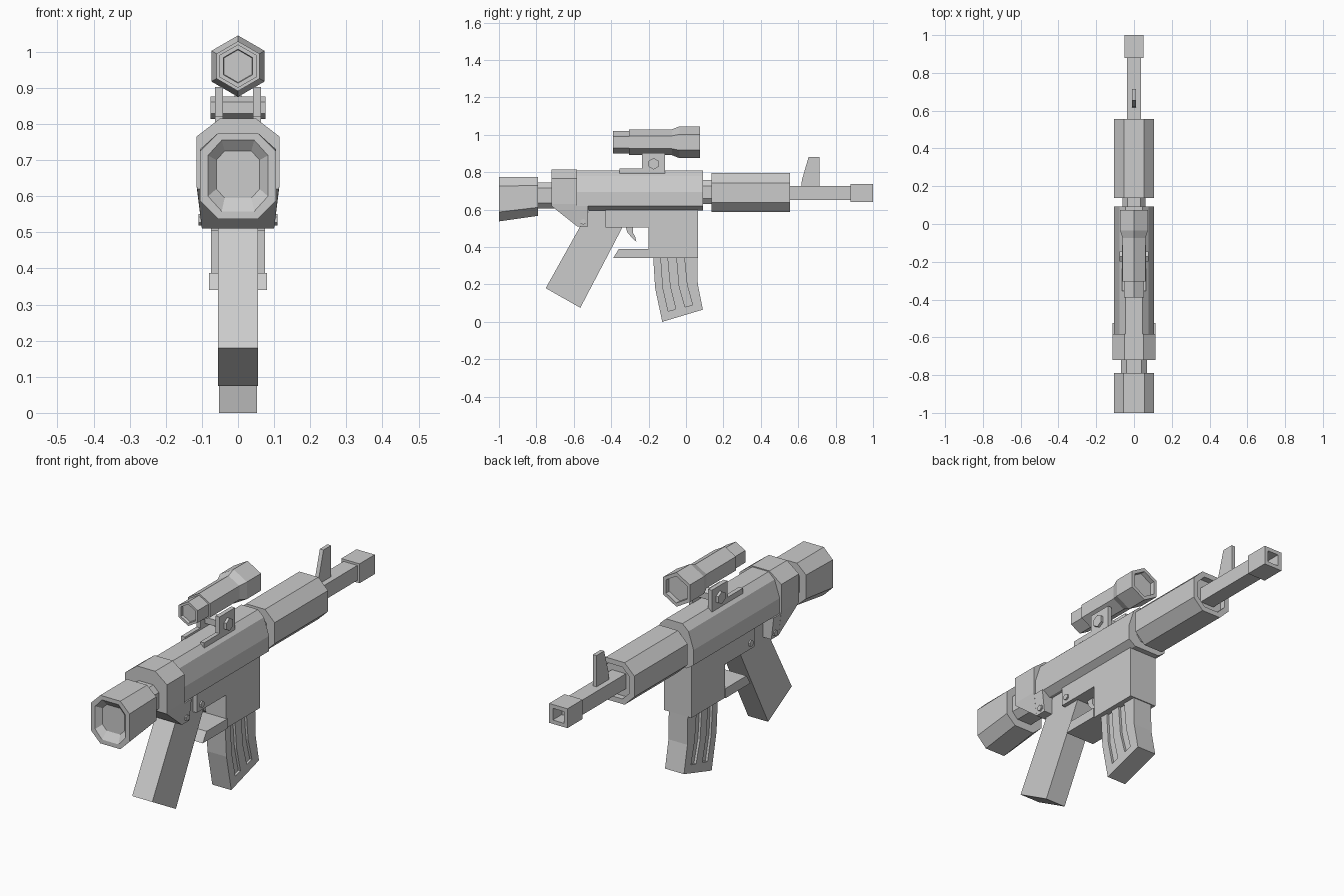
import bpy, bmesh, math


def loft(name, rings):
    """Skin a closed solid through equal-length rings of 3D points."""
    bm = bmesh.new()
    rows = [[bm.verts.new(p) for p in r] for r in rings]
    n = len(rows[0])
    for a, b in zip(rows, rows[1:]):
        for i in range(n):
            j = (i + 1) % n
            bm.faces.new((a[i], a[j], b[j], b[i]))
    bm.faces.new(rows[0])
    bm.faces.new(rows[-1])
    bmesh.ops.recalc_face_normals(bm, faces=bm.faces)
    me = bpy.data.meshes.new(name)
    bm.to_mesh(me)
    bm.free()
    ob = bpy.data.objects.new(name, me)
    bpy.context.collection.objects.link(ob)
    return ob


def prism(name, yz, x0, x1):
    """Side profile extruded across x."""
    return loft(name, [[(x, y, z) for y, z in yz] for x in (x0, x1)])


def section(y, half):
    """Mirror a right-hand (x, z) half profile into a full ring at y."""
    return [(x, y, z) for x, z in half] + [(-x, y, z) for x, z in reversed(half)]


def octo(y, w, z0, z1, cx, cz):
    return section(y, [(cx, z1), (w, z1 - cz), (w, z0 + cz), (cx, z0)])


def box_ring(y, w, zc, h):
    return section(y, [(w, zc + h), (w, zc - h)])


def hex_ring(y, r, zc=0.96):
    return [(r * math.sin(i * math.pi / 3), y, zc + r * math.cos(i * math.pi / 3))
            for i in range(6)]


def hex_pin(name, y, z, r, x0, x1):
    pts = [(y + r * math.sin(i * math.pi / 3), z + r * math.cos(i * math.pi / 3))
           for i in range(6)]
    return prism(name, pts, x0, x1)


# Shoulder stock with recessed pad, and the tube joining it to the body
loft("stock", [
    octo(-0.79, 0.105, 0.567, 0.775, 0.055, 0.045),
    octo(-1.0, 0.105, 0.537, 0.775, 0.055, 0.05),
    octo(-1.0, 0.083, 0.558, 0.755, 0.045, 0.042),
    octo(-0.975, 0.06, 0.595, 0.725, 0.037, 0.025)])
loft("stock_tube", [octo(y, 0.07, 0.605, 0.745, 0.04, 0.03) for y in (-0.8, -0.56)])

# Rear block with its downward lug
top = [(0.05, 0.815), (0.115, 0.765), (0.115, 0.63)]
loft("rear_block", [section(-0.72, top + [(0.113, 0.62)]),
                    section(-0.582, top + [(0.1, 0.51)])])
loft("rear_lug", [section(y, [(0.113, 0.62), (0.1, 0.51)]) for y in (-0.583, -0.525)])

# Upper body
loft("upper_body", [section(y, [(0.045, 0.81), (0.078, 0.78), (0.106, 0.695),
                                (0.106, 0.62), (0.07, 0.595)])
                    for y in (-0.585, 0.092)])

# Lower body with magazine well
prism("lower_body", [(-0.43, 0.62), (-0.43, 0.505), (-0.2, 0.505), (-0.2, 0.34),
                     (0.065, 0.34), (0.065, 0.62)], -0.075, 0.075)
prism("trigger_guard", [(-0.39, 0.34), (-0.36, 0.388), (-0.195, 0.388),
                        (-0.195, 0.34)], -0.08, 0.08)
prism("trigger", [(-0.325, 0.52), (-0.315, 0.48), (-0.29, 0.45), (-0.265, 0.428),
                  (-0.272, 0.455), (-0.283, 0.475), (-0.283, 0.52)], -0.012, 0.012)
prism("grip", [(-0.51, 0.61), (-0.75, 0.18), (-0.565, 0.075), (-0.285, 0.61)],
      -0.055, 0.055)

# Curved magazine with grooves on both sides
mag = prism("magazine", [(-0.175, 0.36), (-0.175, 0.34), (-0.165, 0.18), (-0.127, 0.0),
                         (0.09, 0.065), (0.063, 0.2), (0.06, 0.36)], -0.052, 0.052)
grooves = ([(-0.135, 0.35), (-0.123, 0.18), (-0.095, 0.057), (-0.055, 0.068),
            (-0.085, 0.19), (-0.1, 0.35)],
           [(-0.05, 0.35), (-0.036, 0.19), (-0.005, 0.08), (0.035, 0.09),
            (0.005, 0.2), (-0.01, 0.35)])
for profile in grooves:
    for s in (-1, 1):
        cutter = prism("groove_cutter", profile, s * 0.04, s * 0.08)
        cutter.hide_render = True
        mod = mag.modifiers.new("groove", 'BOOLEAN')
        mod.operation = 'DIFFERENCE'
        mod.solver = 'EXACT'
        mod.object = cutter
        bpy.context.view_layer.objects.active = mag
        bpy.ops.object.modifier_apply(modifier=mod.name)
        bpy.data.objects.remove(cutter, do_unlink=True)

# Pins on both sides
for s, side in ((1, "right"), (-1, "left")):
    hex_pin("front_pin_" + side, -0.395, 0.535, 0.016, s * 0.06, s * 0.083)
    hex_pin("rear_pin_" + side, -0.55, 0.535, 0.016, s * 0.09, s * 0.11)

# Neck and hand guard with recessed front end
loft("neck", [octo(y, 0.06, 0.63, 0.757, 0.035, 0.03) for y in (0.08, 0.15)])
loft("hand_guard", [
    octo(0.137, 0.105, 0.587, 0.795, 0.052, 0.052),
    octo(0.555, 0.105, 0.587, 0.795, 0.052, 0.052),
    octo(0.555, 0.08, 0.612, 0.77, 0.04, 0.04),
    octo(0.525, 0.08, 0.612, 0.77, 0.04, 0.04)])

# Barrel, muzzle and front sight
loft("barrel", [box_ring(y, 0.038, 0.688, 0.037) for y in (0.5, 0.885)])
loft("muzzle", [box_ring(0.88, 0.05, 0.688, 0.048), box_ring(1.0, 0.05, 0.688, 0.048),
                box_ring(1.0, 0.03, 0.688, 0.029), box_ring(0.93, 0.03, 0.688, 0.029)])
prism("front_sight", [(0.615, 0.715), (0.62, 0.76), (0.655, 0.88), (0.715, 0.88),
                      (0.715, 0.715)], -0.01, 0.01)

# Scope mount plates and cross bolt
for s, side in ((1, "right"), (-1, "left")):
    prism("mount_plate_" + side, [(-0.355, 0.783), (-0.355, 0.82), (-0.235, 0.82),
                                  (-0.235, 0.902), (-0.112, 0.902), (-0.112, 0.783)],
          s * 0.042, s * 0.063)
hex_pin("mount_bolt", -0.173, 0.845, 0.031, -0.076, 0.076)

# Hexagonal scope with recessed lenses
loft("scope", [hex_ring(y, r) for y, r in (
    (-0.375, 0.045), (-0.39, 0.047), (-0.39, 0.06), (-0.305, 0.06), (-0.305, 0.069),
    (-0.075, 0.069), (-0.035, 0.085), (0.075, 0.085), (0.075, 0.066), (0.05, 0.066))])
